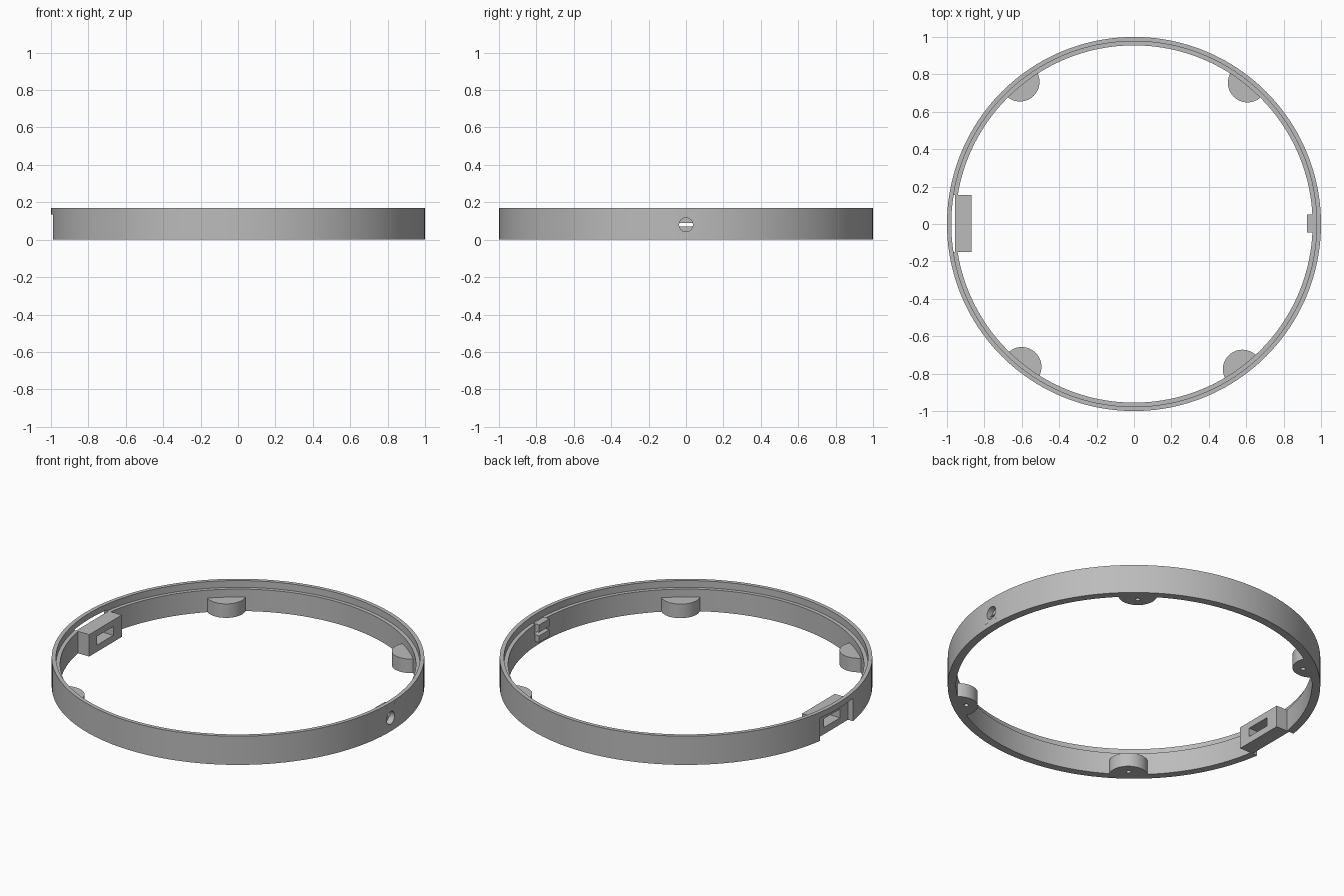
import bpy
import bmesh
import math
from mathutils import Matrix

default = bpy.data.objects.get("Cube")
if default:
    bpy.data.objects.remove(default, do_unlink=True)

GREY = (0.5, 0.5, 0.5, 1.0)
mat = bpy.data.materials.new("plain grey")
mat.use_nodes = True
mat.diffuse_color = GREY
mat.node_tree.nodes["Principled BSDF"].inputs["Base Color"].default_value = GREY

OUTER, LIP, INNER = 1.0, 0.977, 0.955
HEIGHT, LEDGE = 0.17, 0.13


def make(name, bm):
    bmesh.ops.recalc_face_normals(bm, faces=bm.faces[:])
    mesh = bpy.data.meshes.new(name)
    bm.to_mesh(mesh)
    bm.free()
    mesh.materials.append(mat)
    ob = bpy.data.objects.new(name, mesh)
    bpy.context.scene.collection.objects.link(ob)
    return ob


def box(name, x, y, z):
    """Box from (low, high) ranges on each axis."""
    bm = bmesh.new()
    bmesh.ops.create_cube(bm, size=1)
    for v in bm.verts:
        v.co = [(lo + hi) / 2 + c * (hi - lo) for c, (lo, hi) in zip(v.co, (x, y, z))]
    return make(name, bm)


def cylinder(name, radius, depth, centre, segments=48, along_x=False):
    bm = bmesh.new()
    turn = Matrix.Rotation(math.pi / 2, 4, 'Y') if along_x else Matrix()
    bmesh.ops.create_cone(bm, cap_ends=True, segments=segments, radius1=radius,
                          radius2=radius, depth=depth,
                          matrix=Matrix.Translation(centre) @ turn)
    return make(name, bm)


def cut(ob, cutter, operation='DIFFERENCE'):
    """Apply a boolean and throw the cutter away."""
    cutter.hide_render = True
    mod = ob.modifiers.new("cut", 'BOOLEAN')
    mod.operation = operation
    mod.solver = 'EXACT'
    mod.object = cutter
    bpy.context.view_layer.update()
    graph = bpy.context.evaluated_depsgraph_get()
    mesh = bpy.data.meshes.new_from_object(ob.evaluated_get(graph))
    ob.modifiers.clear()
    ob.data = mesh
    bpy.data.objects.remove(cutter, do_unlink=True)


def ring(name, profile, segments=160):
    """Closed profile of (radius, z) swept round the z axis."""
    bm = bmesh.new()
    loops = []
    for i in range(segments):
        a = math.tau * i / segments
        loops.append([bm.verts.new((r * math.cos(a), r * math.sin(a), z)) for r, z in profile])
    n = len(profile)
    for i, here in enumerate(loops):
        there = loops[(i + 1) % segments]
        for j in range(n):
            k = (j + 1) % n
            bm.faces.new((here[j], there[j], there[k], here[k]))
    return make(name, bm)


# Ring wall with a stepped inner ledge
wall = ring("ring_wall", [(INNER, 0), (OUTER, 0), (OUTER, HEIGHT),
                          (LIP, HEIGHT), (LIP, LEDGE), (INNER, LEDGE)])

# Outer pocket for the socket and round cable hole opposite it
cut(wall, box("pocket_cutter", (-1.1, -0.9), (-0.15, 0.155), (-0.1, 0.135)))
cut(wall, cylinder("hole_cutter", 0.037, 0.2, (1.0, 0, 0.08), along_x=True))

# Socket housing with a rectangular slot
housing = box("socket_housing", (-0.957, -0.87), (-0.15, 0.155), (0, LEDGE))
cut(housing, box("slot_cutter", (-1.1, -0.8), (-0.075, 0.075), (0.04, 0.092)))

# Split cable clamp: two blocks with a gap, and a thin outer plate
for name, z in (("clamp_lower", (0.03, 0.07)), ("clamp_upper", (0.09, 0.135))):
    box(name, (0.926, 0.965), (-0.045, 0.052), z)
plate = box("cable_plate", (0.994, 1.0), (-0.048, 0.048), (0.03, 0.15))
cut(plate, cylinder("plate_hole_cutter", 0.037, 0.2, (1.0, 0, 0.08), along_x=True))
cut(wall, box("clamp_gap_cutter", (0.9, 0.97), (-0.045, 0.052), (0.07, 0.09)))

# Screw bosses trimmed to the wall, each with a small blind hole underneath
bosses = []
for name, x, y in (("boss_back_right", -0.61, 0.76), ("boss_back_left", 0.607, 0.755),
                   ("boss_front_left", 0.58, -0.777), ("boss_front_right", -0.60, -0.763)):
    boss = cylinder(name, 0.105, 0.083, (x, y, 0.0415))
    cut(boss, cylinder("trim", 0.957, 1, (0, 0, 0), segments=160), 'INTERSECT')
    k = 0.925 / math.hypot(x, y)
    cut(boss, cylinder("screw_hole", 0.013, 0.12, (x * k, y * k, 0), segments=20))
    bosses.append(boss)

# Smooth curved sides, crisp edges
bpy.ops.object.select_all(action='DESELECT')
for ob in [wall, plate] + bosses:
    ob.select_set(True)
bpy.context.view_layer.objects.active = wall
bpy.ops.object.shade_smooth_by_angle(angle=math.radians(30))
